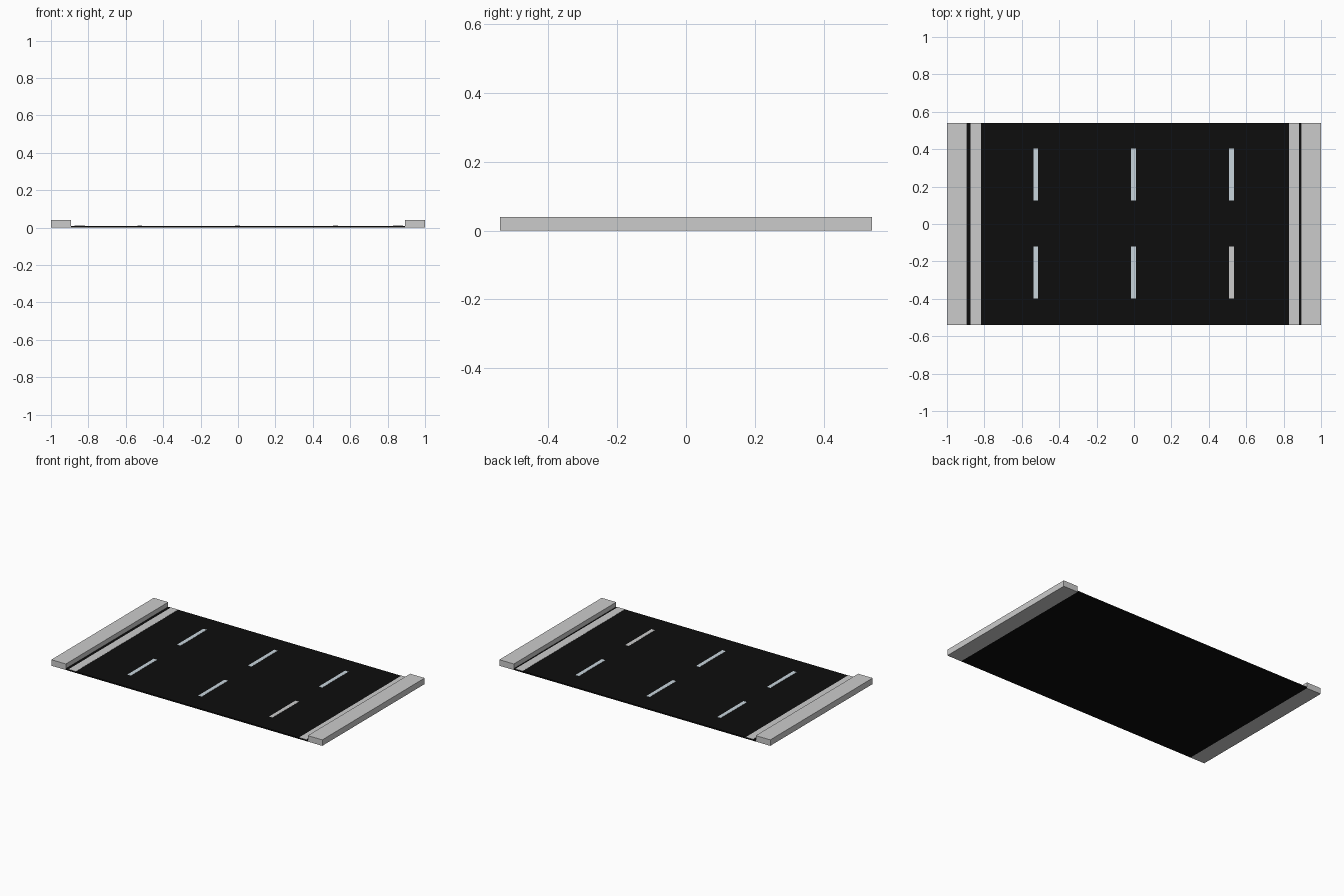
import bpy

if "Cube" in bpy.data.objects:
    bpy.data.objects.remove(bpy.data.objects["Cube"])


def material(name, rgb):
    m = bpy.data.materials.new(name)
    m.diffuse_color = (*rgb, 1)
    m.use_nodes = True
    m.node_tree.nodes["Principled BSDF"].inputs["Base Color"].default_value = m.diffuse_color
    return m


def box(name, x0, x1, y0, y1, z0, z1, mat=None):
    bpy.ops.mesh.primitive_cube_add(
        size=1, location=((x0 + x1) / 2, (y0 + y1) / 2, (z0 + z1) / 2))
    ob = bpy.context.object
    ob.name = name
    ob.scale = (x1 - x0, y1 - y0, z1 - z0)
    bpy.ops.object.transform_apply(location=False, rotation=False, scale=True)
    if mat:
        ob.data.materials.append(mat)
    return ob


asphalt = material("asphalt", (0.004, 0.004, 0.004))
paint = material("lane_paint", (0.58, 0.66, 0.72))

HALF = 0.54             # half length of the road along y
ROAD_Z = 0.009          # road surface height
MARK_Z = ROAD_Z + 0.001  # top of painted markings

# Road slab between the raised sidewalks
box("road", -0.893, 0.893, -HALF, HALF, 0, ROAD_Z, asphalt)
box("sidewalk_left", -1, -0.893, -HALF, HALF, 0, 0.04)
box("sidewalk_right", 0.893, 1, -HALF, HALF, 0, 0.04)

# Solid edge lines
box("edge_line_left", -0.873, -0.819, -HALF, HALF, ROAD_Z - 0.002, MARK_Z)
box("edge_line_right", 0.828, 0.882, -HALF, HALF, ROAD_Z - 0.002, MARK_Z)

# Dashed lane lines; the front right dash is plain grey
for i, x in enumerate((-0.525, -0.002, 0.521)):
    for j, y in enumerate((-0.26, 0.264)):
        mat = None if (i, j) == (2, 0) else paint
        box(f"lane_dash_{i}_{j}", x - 0.013, x + 0.013,
            y - 0.139, y + 0.139, ROAD_Z - 0.002, MARK_Z, mat)
